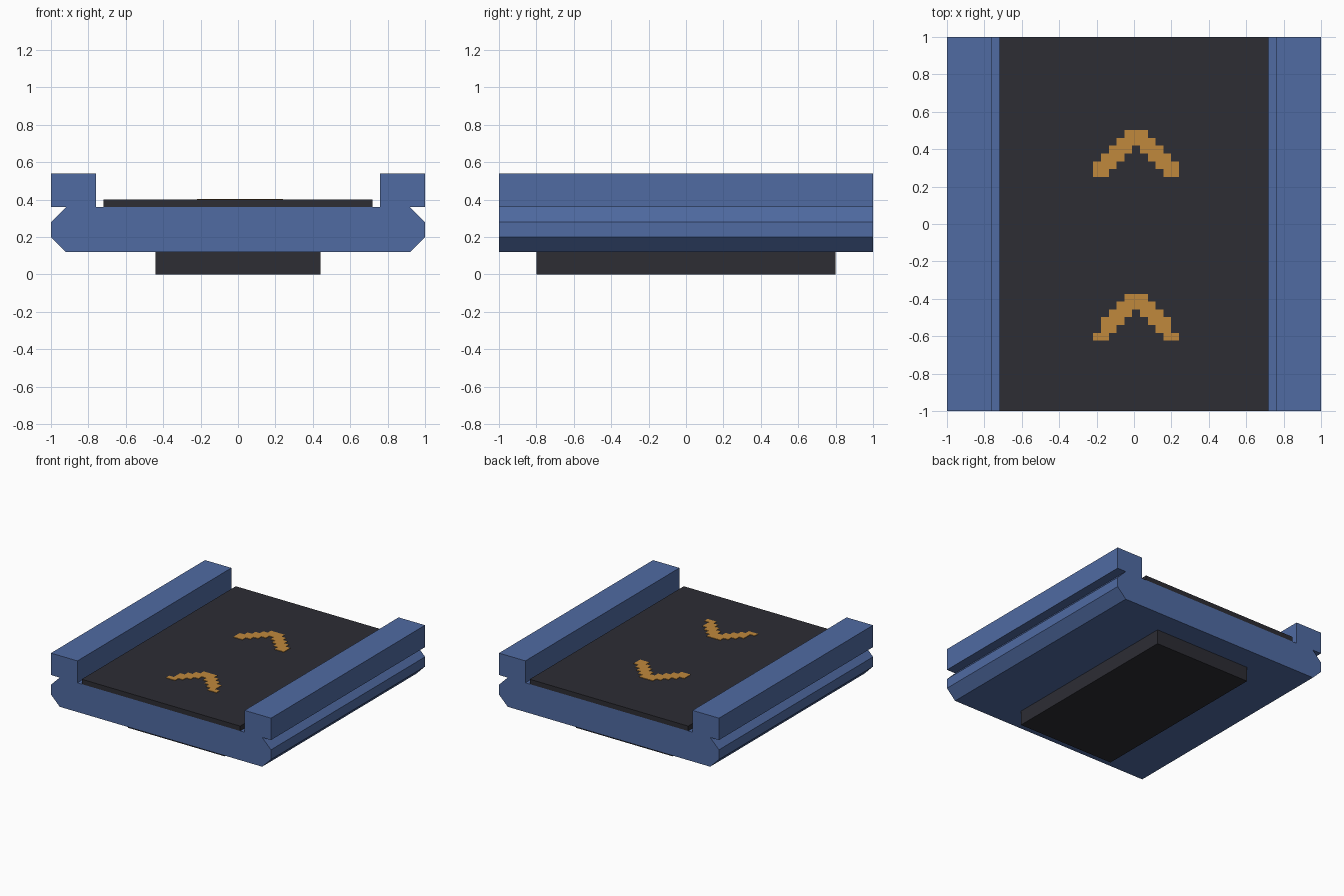
import bpy, bmesh

if "Cube" in bpy.data.objects:
    bpy.data.objects.remove(bpy.data.objects["Cube"])


def material(name, rgb):
    m = bpy.data.materials.new(name)
    m.diffuse_color = (*rgb, 1)
    m.use_nodes = True
    m.node_tree.nodes["Principled BSDF"].inputs["Base Color"].default_value = m.diffuse_color
    return m


BLUE = material("blue_frame", (0.08, 0.147, 0.365))
DARK = material("dark_rubber", (0.026, 0.026, 0.034))
ORANGE = material("orange_paint", (0.53, 0.25, 0.046))


def finish(name, bm, mat):
    bmesh.ops.recalc_face_normals(bm, faces=bm.faces)
    me = bpy.data.meshes.new(name)
    bm.to_mesh(me)
    bm.free()
    me.materials.append(mat)
    ob = bpy.data.objects.new(name, me)
    bpy.context.collection.objects.link(ob)
    return ob


def prism(bm, pts, y0, y1):
    """Extrude an xz profile along y."""
    f = bm.faces.new([bm.verts.new((x, y0, z)) for x, z in pts])
    r = bmesh.ops.extrude_face_region(bm, geom=[f])
    verts = [v for v in r["geom"] if isinstance(v, bmesh.types.BMVert)]
    bmesh.ops.translate(bm, verts=verts, vec=(0, y1 - y0, 0))


def add_box(bm, x0, x1, y0, y1, z0, z1):
    prism(bm, [(x0, z0), (x1, z0), (x1, z1), (x0, z1)], y0, y1)


def box(name, mat, *dims):
    bm = bmesh.new()
    add_box(bm, *dims)
    return finish(name, bm, mat)


# Frame: chamfered bed with two raised side rails, one mirrored profile
half = [(0.92, 0.12), (1, 0.20), (1, 0.28), (0.92, 0.36),
        (1, 0.36), (1, 0.54), (0.76, 0.54), (0.76, 0.36)]
bm = bmesh.new()
prism(bm, half + [(-x, z) for x, z in reversed(half)], -1, 1)
finish("conveyor_frame", bm, BLUE)

# Belt on top and foot block underneath
box("belt", DARK, -0.72, 0.72, -1, 1, 0.36, 0.40)
box("base_block", DARK, -0.44, 0.44, -0.8, 0.8, 0, 0.12)

# Stepped chevron arrows: (inner, outer) cell column per row, mirrored
CELL, CENTRE = 0.0417, 0.011
STEPS = [(0, 1), (0, 2), (1, 3), (2, 4), (3, 5), (4, 5)]
STEPS_FRONT = STEPS[:4] + [(3, 4), (4, 5)]


def chevron(name, top, steps):
    bm = bmesh.new()
    for row, (a, b) in enumerate(steps):
        y1 = top - row * CELL
        if a == 0:
            spans = [(-b - 0.5, b + 0.5)]
        else:
            spans = [(-b - 0.5, -a + 0.5), (a - 0.5, b + 0.5)]
        for s, e in spans:
            add_box(bm, CENTRE + s * CELL, CENTRE + e * CELL,
                    y1 - CELL, y1, 0.399, 0.404)
    finish(name, bm, ORANGE)


chevron("rear_arrow", 0.502, STEPS)
chevron("front_arrow", -0.373, STEPS_FRONT)
